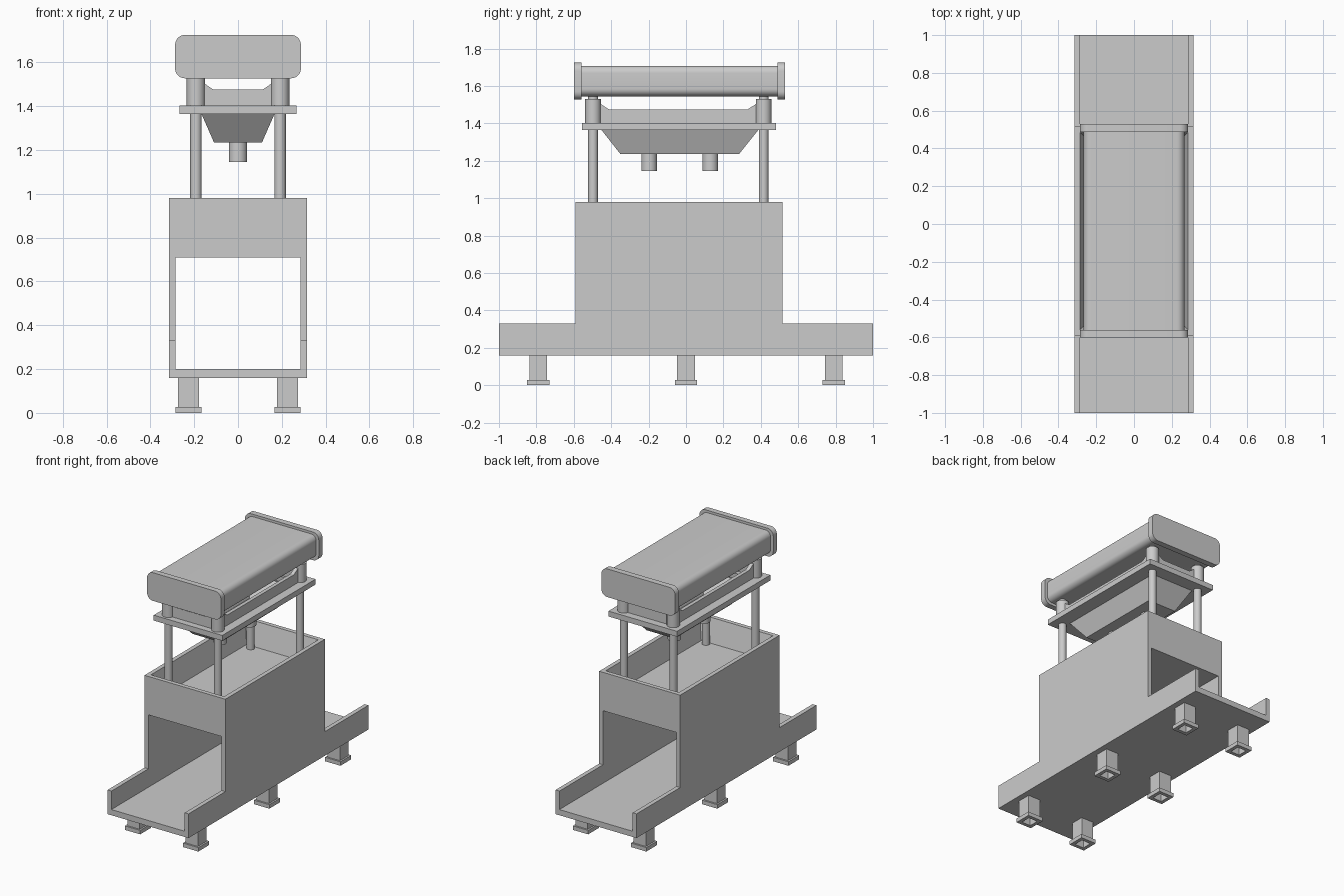
import bpy, bmesh, math

if "Cube" in bpy.data.objects:
    bpy.data.objects.remove(bpy.data.objects["Cube"])

YC = -0.04          # middle of the upper press along y
POSTS = [(sx * 0.192, y) for sx in (-1, 1) for y in (-0.497, 0.415)]


def loft(name, rings, loop=False):
    """Skin between rings of points; capped at the ends, or joined back to the start."""
    bm = bmesh.new()
    vs = [[bm.verts.new(p) for p in r] for r in rings]
    n = len(vs[0])
    pairs = list(zip(vs, vs[1:])) + ([(vs[-1], vs[0])] if loop else [])
    for a, b in pairs:
        for i in range(n):
            j = (i + 1) % n
            bm.faces.new((a[i], a[j], b[j], b[i]))
    if not loop:
        bm.faces.new(vs[0])
        bm.faces.new(vs[-1])
    bmesh.ops.recalc_face_normals(bm, faces=bm.faces)
    me = bpy.data.meshes.new(name)
    bm.to_mesh(me)
    bm.free()
    ob = bpy.data.objects.new(name, me)
    bpy.context.collection.objects.link(ob)
    return ob


def rect(x0, x1, y0, y1, z):
    return [(x0, y0, z), (x1, y0, z), (x1, y1, z), (x0, y1, z)]


def box(name, x0, x1, y0, y1, z0, z1):
    return loft(name, [rect(x0, x1, y0, y1, z0), rect(x0, x1, y0, y1, z1)])


def smooth(ob):
    bpy.ops.object.select_all(action='DESELECT')
    ob.select_set(True)
    bpy.context.view_layer.objects.active = ob
    bpy.ops.object.shade_smooth_by_angle(angle=math.radians(35))


def rod(name, x, y, z0, z1, r):
    ring = [(x + r * math.cos(t * math.tau / 32), y + r * math.sin(t * math.tau / 32)) for t in range(32)]
    smooth(loft(name, [[(a, b, z) for a, b in ring] for z in (z0, z1)]))


def rounded_bar(name, hx, z0, z1, r, y0, y1):
    """Rounded rectangle in x-z, extruded along y."""
    pts = []
    for k, (cx, cz) in enumerate([(hx - r, z1 - r), (r - hx, z1 - r), (r - hx, z0 + r), (hx - r, z0 + r)]):
        for i in range(9):
            t = (k + i / 8) * math.pi / 2
            pts.append((cx + r * math.cos(t), cz + r * math.sin(t)))
    smooth(loft(name, [[(x, y, z) for x, z in pts] for y in (y0, y1)]))


# Conveyor trough and housing
box("trough_floor", -0.286, 0.286, -1, 1, 0.16, 0.20)
side = [(-1, 0.16), (1, 0.16), (1, 0.33), (0.515, 0.33), (0.515, 0.98),
        (-0.59, 0.98), (-0.59, 0.33), (-1, 0.33)]
for s in (-1, 1):
    loft("side_wall", [[(s * x, y, z) for y, z in side] for x in (0.285, 0.315)])

# Upper basin with sloping inner walls, closing the top of the housing
loft("housing_basin", [rect(-0.286, 0.286, -0.59, 0.515, 0.71),
                       rect(-0.286, 0.286, -0.59, 0.515, 0.98),
                       rect(-0.285, 0.285, -0.56, 0.485, 0.98),
                       rect(-0.245, 0.245, -0.52, 0.445, 0.82)])

# Hollow square feet with wider pads
for x in (-0.226, 0.226):
    for y in (-0.79, 0, 0.79):
        def sq(h, z):
            return rect(x - h, x + h, y - h, y + h, z)
        loft("foot", [sq(0.035, 0.16), sq(0.035, 0), sq(0.06, 0), sq(0.06, 0.028),
                      sq(0.048, 0.028), sq(0.048, 0.16)], loop=True)

# Guide posts and sleeves
for x, y in POSTS:
    rod("guide_post", x, y, 0.82, 1.56, 0.026)
    rod("post_sleeve", x, y, 1.40, 1.53, 0.042)

# Press plate with opening for the hopper
loft("press_plate", [rect(-0.267, 0.267, -0.556, 0.481, 1.365),
                     rect(-0.267, 0.267, -0.556, 0.481, 1.403),
                     rect(-0.165, 0.165, -0.45, 0.385, 1.403),
                     rect(-0.165, 0.165, -0.45, 0.385, 1.365)], loop=True)

# Hopper below the plate, open at the top
loft("hopper", [rect(-0.145, 0.145, -0.43, 0.365, 1.25 + 0.12),
                rect(-0.167, 0.167, -0.452, 0.387, 1.365),
                rect(-0.11, 0.11, -0.35, 0.283, 1.235),
                ][::-1] + [rect(-0.145, 0.145, -0.43, 0.365, 1.37), rect(-0.1, 0.1, -0.335, 0.268, 1.25)][1:])
for y in (-0.197, 0.13):
    rod("outlet_nozzle", 0, y, 1.145, 1.24, 0.042)


def web(a, b, run):
    """Low panel between two sleeves, rising at both ends."""
    return [(a, 1.40), (b, 1.40), (b, 1.53), (b - run, 1.475), (a + run, 1.475), (a, 1.53)]


# Panels tying the sleeves together
for y in (-0.497, 0.415):
    loft("end_panel", [[(x, y + d, z) for x, z in web(-0.192, 0.192, 0.08)] for d in (-0.013, 0.013)])
for x in (-0.192, 0.192):
    loft("side_panel", [[(x + d, y, z) for y, z in web(-0.497, 0.415, 0.085)] for d in (-0.013, 0.013)])

# Rounded head with larger end caps
rounded_bar("press_head", 0.267, 1.545, 1.708, 0.04, -0.57, 0.50)
rounded_bar("head_cap_front", 0.287, 1.527, 1.725, 0.045, -0.60, -0.56)
rounded_bar("head_cap_back", 0.287, 1.527, 1.725, 0.045, 0.488, 0.53)
